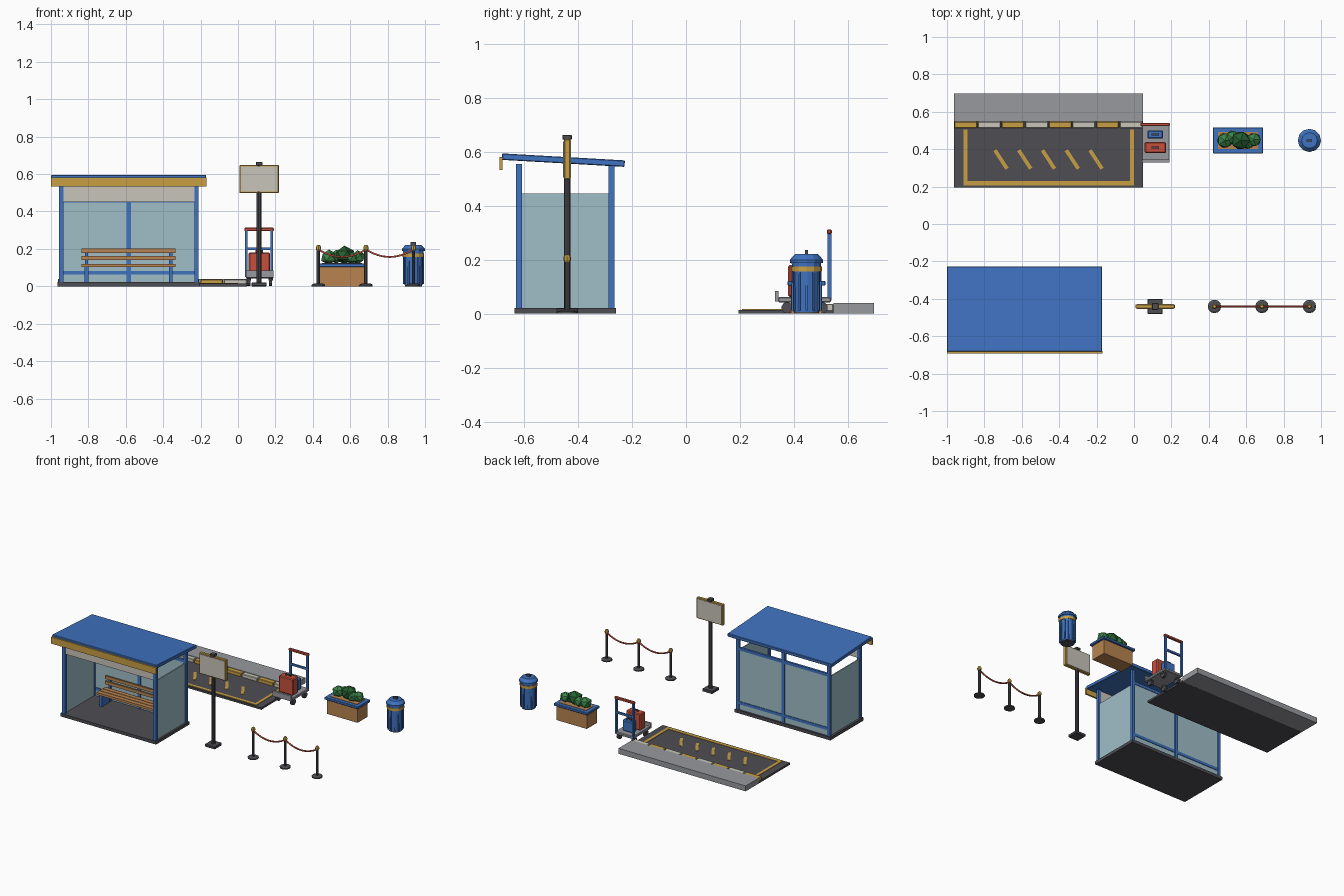
import bpy, bmesh
from math import atan2, cos, sin, pi
from mathutils import Matrix, Vector

old = bpy.data.objects.get("Cube")
if old:
    bpy.data.objects.remove(old)


def material(name, r, g, b):
    m = bpy.data.materials.new(name)
    m.use_nodes = True
    m.diffuse_color = (r, g, b, 1)
    m.node_tree.nodes["Principled BSDF"].inputs["Base Color"].default_value = (r, g, b, 1)
    return m


BLUE = material("blue_paint", .05, .17, .53)
GOLD = material("gold_paint", .58, .35, .06)
WOOD = material("warm_wood", .48, .23, .08)
RED = material("soft_red", .56, .08, .045)
DARK = material("dark_grey", .075, .075, .088)
GREY = material("concrete_grey", .31, .32, .34)
CREAM = material("cream", .58, .56, .49)
GLASS = material("pale_glass", .35, .52, .58)
LEAF = material("leaf_green", .045, .23, .065)
DEEP = material("deep_green", .018, .115, .03)


def finish(name, bm, mat):
    bmesh.ops.recalc_face_normals(bm, faces=bm.faces)
    mesh = bpy.data.meshes.new(name)
    bm.to_mesh(mesh)
    bm.free()
    mesh.materials.append(mat)
    ob = bpy.data.objects.new(name, mesh)
    bpy.context.collection.objects.link(ob)
    return ob


def box(name, mat, x, y, z, bevel=0):
    """Box from (min, max) ranges on each axis, with its origin in the middle."""
    bm = bmesh.new()
    bmesh.ops.create_cube(bm, size=1)
    bmesh.ops.scale(bm, vec=(x[1] - x[0], y[1] - y[0], z[1] - z[0]), verts=bm.verts)
    if bevel:
        bmesh.ops.bevel(bm, geom=bm.edges[:], offset=bevel, segments=1, affect='EDGES')
    ob = finish(name, bm, mat)
    ob.location = (sum(x) / 2, sum(y) / 2, sum(z) / 2)
    return ob


def around(c, w):
    return (c - w / 2, c + w / 2)


def lathe(name, mat, x, y, profile, sides=12):
    """Closed turned shape from (radius, height) points."""
    bm = bmesh.new()
    rings = [[bm.verts.new((r * cos(2 * pi * i / sides), r * sin(2 * pi * i / sides), z))
              for i in range(sides)] for r, z in profile]
    for a, b in zip(rings, rings[1:]):
        for i in range(sides):
            j = (i + 1) % sides
            bm.faces.new((a[i], a[j], b[j], b[i]))
    bm.faces.new(rings[0][::-1])
    bm.faces.new(rings[-1])
    ob = finish(name, bm, mat)
    ob.location = (x, y, 0)
    return ob


# Shelter: floor, posts and rails
LEFT, MID, RIGHT, FRONT, BACK = -.945, -.584, -.222, -.62, -.277
box("shelter_floor", DARK, (-.965, -.205), (-.637, -.26), (0, .022))
for x, y in ((LEFT, FRONT), (RIGHT, FRONT), (LEFT, BACK), (MID, BACK), (RIGHT, BACK)):
    box("shelter_post", BLUE, around(x, .022), around(y, .022), (.02, .555))
for z in (.072, .458):
    box("back_rail", BLUE, (LEFT, RIGHT), around(BACK, .016), around(z, .02))

# Shelter: glazing and front board
box("back_glass", GLASS, (LEFT, RIGHT), around(BACK, .008), (.02, .448))
for x in (LEFT, RIGHT):
    box("side_glass", GLASS, around(x, .008), (FRONT, BACK), (.02, .446))
box("front_board", CREAM, (LEFT + .01, RIGHT - .01), around(FRONT, .01), (.45, .55))

# Shelter: sloping roof and fascia
roof = box("roof", BLUE, (-1, -.17), (-.683, -.227), (.558, .582), .003)
roof.rotation_euler.x = -atan2(.026, .456)
box("roof_fascia", GOLD, (-1, -.168), (-.692, -.68), (.534, .582))

# Bench
for y in (-.395, -.36, -.325):
    box("bench_seat_slat", WOOD, (-.837, -.334), around(y, .03), (.103, .12))
for z in (.152, .19):
    box("bench_back_slat", WOOD, (-.837, -.334), (-.312, -.3), around(z, .022))
for x in (-.81, -.36):
    box("bench_leg", BLUE, around(x, .02), (-.4, -.315), (.02, .104))
    box("bench_back_support", BLUE, around(x, .018), (-.3, -.289), (.02, .195))

# Stop sign post with framed board
SX, SY = .113, -.441
box("sign_base", DARK, around(SX, .08), around(SY, .08), (0, .02), .003)
lathe("sign_pole", DARK, SX, SY, [(.013, .015), (.013, .65)], 10)
box("sign_frame", GOLD, around(SX, .21), around(SY, .022), (.498, .648), .003)
for side in (-1, 1):
    box("sign_panel", CREAM, around(SX, .194), around(SY + side * .0115, .006), (.506, .64))
box("sign_cap", DARK, around(SX, .036), around(SY, .036), (.646, .664), .003)

# Rope barrier
POSTS = (.43, .684, .938)
for x in POSTS:
    lathe("barrier_base", DARK, x, SY, [(.036, 0), (.036, .008), (.026, .014)])
    lathe("barrier_pole", DARK, x, SY, [(.009, .01), (.009, .2)], 8)
    lathe("barrier_finial", GOLD, x, SY,
          [(.011, .192), (.014, .2), (.014, .21), (.008, .22)], 8)
for a, b in zip(POSTS, POSTS[1:]):
    curve = bpy.data.curves.new("barrier_rope", 'CURVE')
    curve.dimensions = '3D'
    curve.bevel_depth = .0055
    curve.bevel_resolution = 1
    line = curve.splines.new('POLY')
    line.points.add(12)
    for i, p in enumerate(line.points):
        t = i / 12
        p.co = (a + (b - a) * t, SY, .197 - .16 * t * (1 - t), 1)
    curve.materials.append(RED)
    bpy.context.collection.objects.link(bpy.data.objects.new("barrier_rope", curve))

# Road bay, pavement and striped kerb
X0, X1 = -.963, .048
box("road_bay", DARK, (X0, X1), (.195, .55), (0, .014))
box("pavement", GREY, (X0, X1), (.547, .698), (0, .039))
step = (X1 - X0) / 8
for i in range(8):
    box("kerb_block", CREAM if i % 2 else GOLD,
        around(X0 + step * (i + .5), step - .006), (.512, .547), (.005, .037), .003)

# Painted bay lines
for x in (-.9, -.011):
    box("bay_side_line", GOLD, around(x, .022), (.207, .505), (.012, .017))
box("bay_front_line", GOLD, (-.911, 0), (.207, .229), (.012, .017))
for i in range(5):
    dash = box("bay_hatch", GOLD, around(-.711 + .127 * i, .02),
               around(.345, .118), (.012, .017))
    dash.rotation_euler.z = atan2(.065, .1)

# Luggage trolley
box("trolley_deck", GREY, (.042, .19), (.342, .538), (.042, .062), .004)
box("trolley_lip", GREY, (.042, .19), (.33, .344), (.046, .084))
for x in (.058, .174):
    for y in (.375, .505):
        wheel = lathe("trolley_wheel", DARK, 0, 0, [(.021, -.009), (.021, .009)], 10)
        wheel.rotation_euler.y = pi / 2
        wheel.location = (x, y, .022)
        box("wheel_fork", DARK, around(x, .024), around(y, .018), (.03, .046))
for x in (.045, .181):
    box("trolley_upright", BLUE, around(x, .014), around(.532, .014), (.05, .3))
box("trolley_crossbar", BLUE, (.045, .181), around(.532, .012), around(.2, .014))
box("trolley_handle", RED, (.034, .192), around(.532, .018), (.295, .313), .004)


def suitcase(name, mat, x, y, top):
    box(name, mat, x, y, (.062, top), .006)
    cx, cy = sum(x) / 2, sum(y) / 2
    box(name + "_handle", DARK, around(cx, .04), around(cy, .01), (top + .006, top + .013))
    for s in (-1, 1):
        box(name + "_handle_leg", DARK, around(cx + s * .016, .008), around(cy, .01),
            (top - .002, top + .01))


suitcase("red_suitcase", RED, (.057, .172), (.379, .438), .18)
suitcase("blue_suitcase", BLUE, (.072, .155), (.456, .501), .142)

# Planter with faceted shrubs
PX, PY = .556, .447
box("planter_box", WOOD, around(PX, .242), around(PY, .114), (0, .106))
box("planter_rim", BLUE, around(PX, .268), around(PY, .14), (.104, .122), .003)
box("planter_soil", WOOD, around(PX, .214), around(PY, .09), (.12, .125))
for dx, dy, r, z, mat in ((-.07, 0, .046, .155, LEAF), (.014, 0, .056, .167, DEEP),
                          (.084, .004, .042, .155, LEAF), (-.03, .015, .042, .158, LEAF),
                          (.052, -.01, .04, .152, LEAF)):
    bm = bmesh.new()
    bmesh.ops.create_icosphere(bm, subdivisions=1, radius=r)
    bmesh.ops.scale(bm, vec=(1, .95, .9), verts=bm.verts)
    shrub = finish("shrub", bm, mat)
    shrub.location = (PX + dx, PY + dy, z)

# Litter bin with band, ribs and lid
BX, BY = .938, .447
lathe("bin_foot", DARK, BX, BY, [(.046, 0), (.046, .01)])
lathe("bin_body", BLUE, BX, BY, [(.048, .006), (.055, .195)])
lathe("bin_band", GOLD, BX, BY, [(.0575, .157), (.0575, .176)])
for i in range(12):
    a = 2 * pi * i / 12
    rib = box("bin_rib", BLUE, around(0, .006), around(0, .008), (.012, .155))
    rib.location = (BX + .053 * cos(a), BY + .053 * sin(a), .084)
    rib.rotation_euler.z = a
lathe("bin_lid", BLUE, BX, BY, [(.061, .188), (.062, .2), (.042, .222)])
box("bin_knob", DARK, around(BX, .03), around(BY, .012), (.22, .236))
